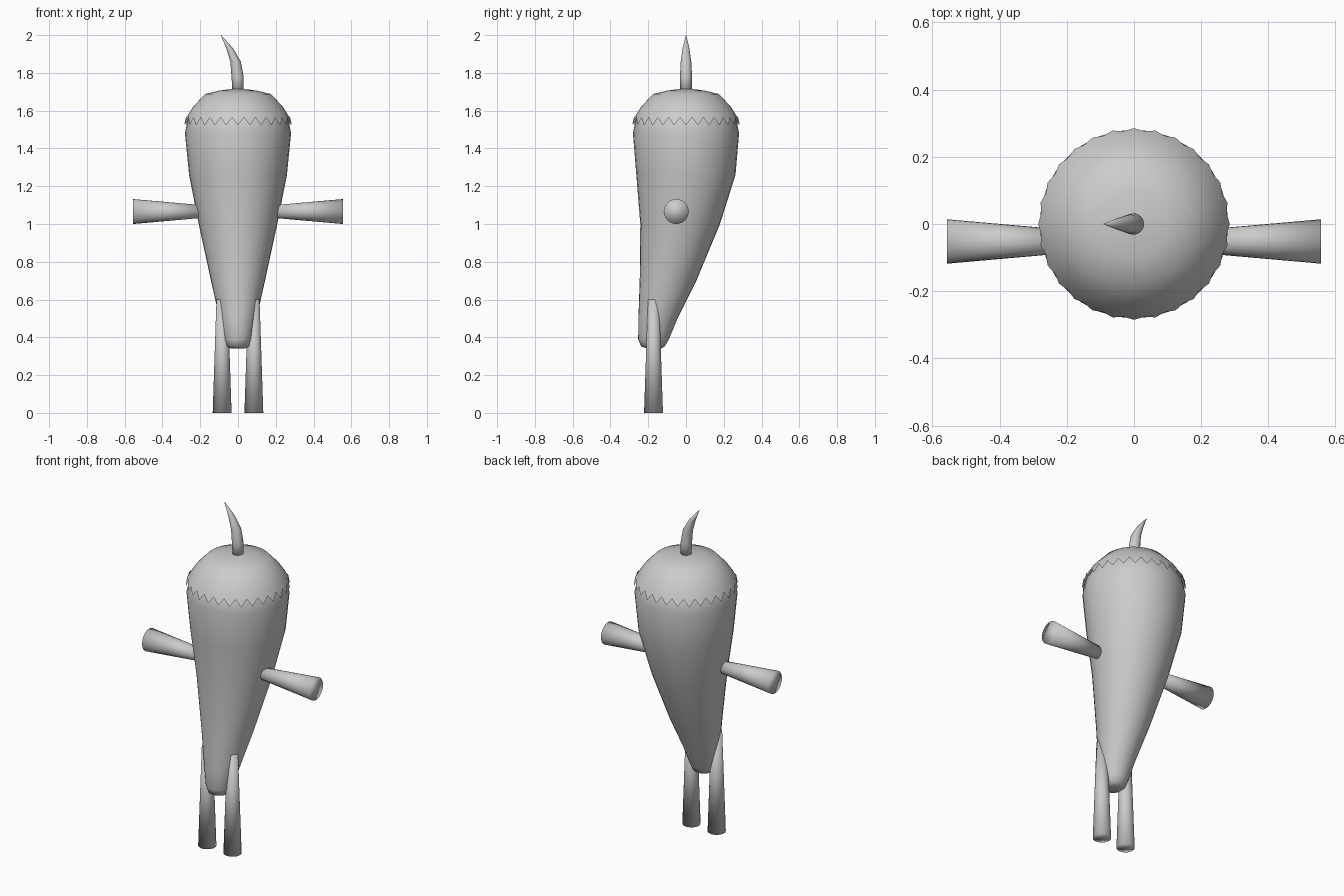
import bpy, bmesh, math
from mathutils import Matrix

if "Cube" in bpy.data.objects:
    bpy.data.objects.remove(bpy.data.objects["Cube"])

grey = bpy.data.materials.new("plain grey")
grey.diffuse_color = (0.6, 0.6, 0.6, 1)
grey.use_nodes = True
grey.node_tree.nodes["Principled BSDF"].inputs["Base Color"].default_value = grey.diffuse_color


def finish(name, bm, angle=180):
    bmesh.ops.recalc_face_normals(bm, faces=bm.faces)
    me = bpy.data.meshes.new(name)
    bm.to_mesh(me)
    bm.free()
    me.materials.append(grey)
    ob = bpy.data.objects.new(name, me)
    bpy.context.collection.objects.link(ob)
    bpy.ops.object.select_all(action='DESELECT')
    ob.select_set(True)
    bpy.context.view_layer.objects.active = ob
    bpy.ops.object.shade_smooth_by_angle(angle=math.radians(angle))
    return ob


def loft(name, rings, n, cap_start=True, cap_end=True, teeth=0.0):
    """Rings are (x, y, z, rx, ry); teeth lifts every other vertex of the last ring."""
    bm = bmesh.new()
    loops = []
    for k, (x, y, z, rx, ry) in enumerate(rings):
        loop = []
        for i in range(n):
            a = 2 * math.pi * i / n - math.pi / 2
            up = teeth if k == len(rings) - 1 and i % 2 else 0
            s = 1 - up * 0.6
            loop.append(bm.verts.new((x + rx * s * math.cos(a), y + ry * s * math.sin(a), z + up)))
        loops.append(loop)
    for a, b in zip(loops, loops[1:]):
        for i in range(n):
            j = (i + 1) % n
            bm.faces.new((a[i], a[j], b[j], b[i]))
    if cap_start:
        bm.faces.new(loops[0])
    if cap_end:
        bm.faces.new(loops[-1])
    return finish(name, bm)


# Pepper body: z, front y, back y, half width
profile = [
    (0.340, -0.205, -0.135, 0.035), (0.352, -0.238, -0.112, 0.062),
    (0.39, -0.253, -0.090, 0.075), (0.50, -0.252, -0.045, 0.098),
    (0.70, -0.245, 0.055, 0.143), (1.00, -0.242, 0.180, 0.208),
    (1.26, -0.263, 0.262, 0.259), (1.48, -0.281, 0.281, 0.281),
    (1.55, -0.267, 0.267, 0.267), (1.61, -0.230, 0.230, 0.230),
    (1.67, -0.165, 0.165, 0.165), (1.69, -0.05, 0.05, 0.05)]
loft("pepper_body", [(0, (f + b) / 2, z, w, (b - f) / 2) for z, f, b, w in profile], 32)

# Leafy cap with a zigzag lower edge
cap = [(0.02, 1.717), (0.10, 1.706), (0.175, 1.688), (0.238, 1.62),
       (0.268, 1.572), (0.285, 1.522)]
loft("leaf_cap", [(0, 0, z, r, r) for r, z in cap], 56, cap_end=False, teeth=0.042)

# Curved stem
stem = [(0, 1.69, 0.030), (-0.002, 1.78, 0.032), (-0.013, 1.86, 0.028),
        (-0.044, 1.93, 0.018), (-0.09, 2.0, 0.001)]
loft("stem", [(x, 0, z, r, r) for x, z, r in stem], 16)


# Flared limbs
def limb(name, r1, r2, depth, matrix):
    bm = bmesh.new()
    bmesh.ops.create_cone(bm, cap_ends=True, segments=24, radius1=r1, radius2=r2,
                          depth=depth, matrix=matrix)
    finish(name, bm)


for side, s in (("left", -1), ("right", 1)):
    limb(side + "_leg", 0.05, 0.03, 0.60, Matrix.Translation((s * 0.084, -0.172, 0.30)))
    limb(side + "_arm", 0.033, 0.066, 0.375,
         Matrix.Translation((s * 0.3685, -0.052, 1.066)) @ Matrix.Rotation(s * math.pi / 2, 4, 'Y'))
